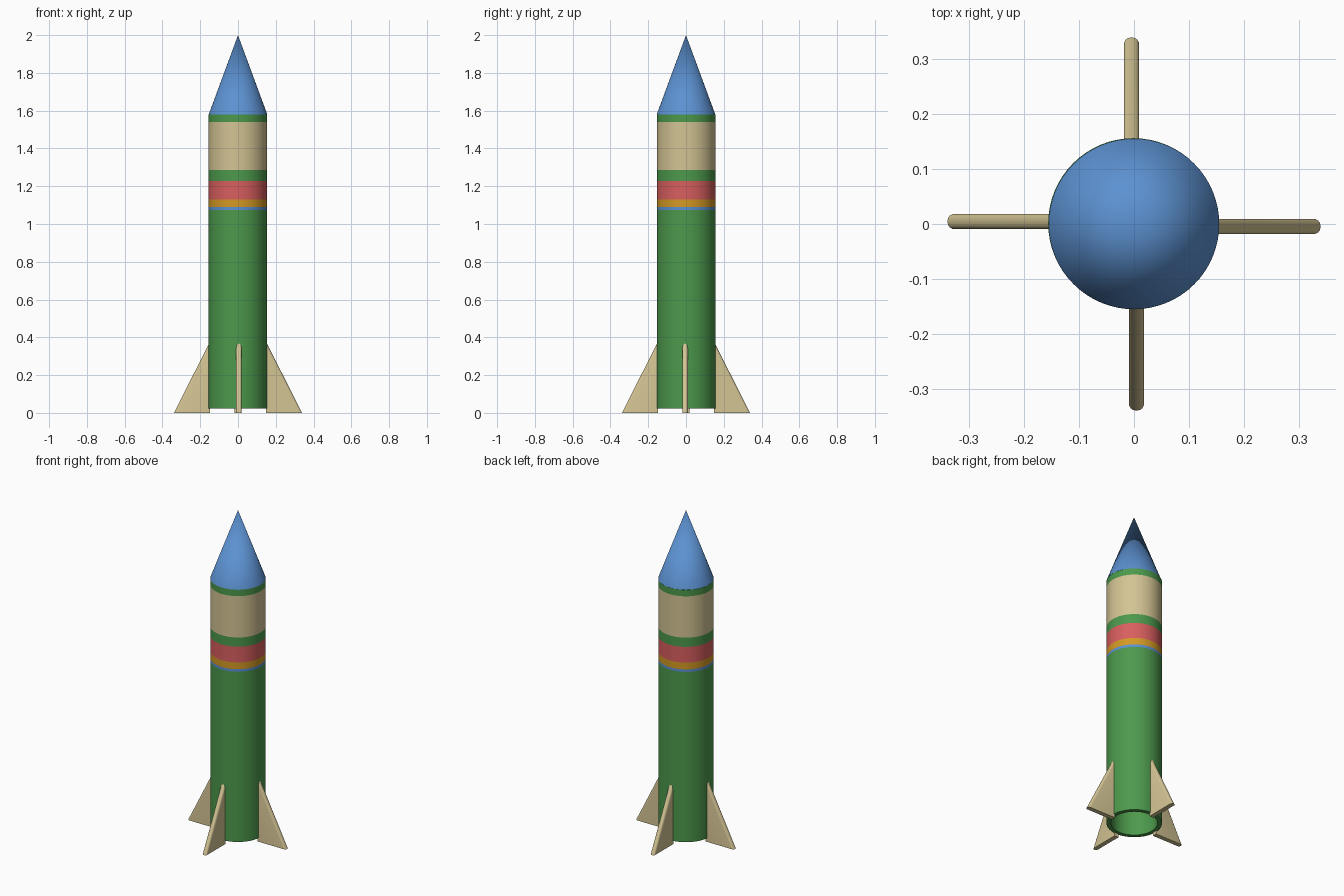
import bpy, bmesh, math
from mathutils import Matrix

cube = bpy.data.objects.get("Cube")
if cube:
    bpy.data.objects.remove(cube, do_unlink=True)

SEGMENTS = 64
RADIUS, INNER = 0.155, 0.13
BOTTOM, SHOULDER, TIP = 0.022, 1.58, 2.0


def material(name, r, g, b):
    mat = bpy.data.materials.new(name)
    mat.use_nodes = True
    mat.diffuse_color = (r, g, b, 1)
    mat.node_tree.nodes["Principled BSDF"].inputs["Base Color"].default_value = (r, g, b, 1)
    return mat


green = material("green", 0.073, 0.319, 0.073)
tan = material("tan", 0.656, 0.554, 0.296)
red = material("red", 0.694, 0.113, 0.113)
orange = material("orange", 0.656, 0.319, 0.018)
blue = material("blue", 0.107, 0.285, 0.638)


def finish(name, bm, mats):
    bmesh.ops.recalc_face_normals(bm, faces=bm.faces)
    mesh = bpy.data.meshes.new(name)
    bm.to_mesh(mesh)
    bm.free()
    for mat in mats:
        mesh.materials.append(mat)
    obj = bpy.data.objects.new(name, mesh)
    bpy.context.collection.objects.link(obj)
    bpy.ops.object.select_all(action="DESELECT")
    obj.select_set(True)
    bpy.context.view_layer.objects.active = obj
    bpy.ops.object.shade_smooth_by_angle(angle=math.radians(30))
    return obj


def lathe(profile, closed=False):
    """Spin (radius, z) points about the z axis."""
    bm = bmesh.new()
    verts = [bm.verts.new((r, 0, z)) for r, z in profile]
    edges = [bm.edges.new(pair) for pair in zip(verts, verts[1:])]
    if closed:
        edges.append(bm.edges.new((verts[-1], verts[0])))
    bmesh.ops.spin(bm, geom=verts + edges, axis=(0, 0, 1), cent=(0, 0, 0),
                   angle=math.tau, steps=SEGMENTS, use_duplicate=False)
    bmesh.ops.remove_doubles(bm, verts=bm.verts, dist=0.0001)
    return bm


# Hollow body tube, with painted bands chosen by height
bands = [(1.073, 1.089, 1), (1.089, 1.131, 2), (1.131, 1.228, 3), (1.285, 1.54, 4)]
levels = sorted({z for low, high, _ in bands for z in (low, high)})
outline = [(INNER, BOTTOM)] + [(RADIUS, z) for z in [BOTTOM] + levels + [SHOULDER]]
outline.append((INNER, SHOULDER))
bm = lathe(outline, closed=True)
for face in bm.faces:
    centre = face.calc_center_median()
    if centre.xy.length > RADIUS - 0.005:
        for low, high, index in bands:
            if low < centre.z < high:
                face.material_index = index
body = finish("body_tube", bm, [green, blue, orange, red, tan])
body.location = (-0.001, 0.001, 0)

# Nose cone with a closed base
bm = lathe([(0, SHOULDER), (RADIUS, SHOULDER), (0, TIP)])
finish("nose_cone", bm, [blue])

# Four triangular fins with a rounded sloping edge
THICK = 0.028
ROOT, REACH, HEIGHT = 0.147, 0.339, 0.38
names = ["left_fin", "back_fin", "right_fin", "front_fin"]
for i, name in enumerate(names):
    bm = bmesh.new()
    side = -0.0045 if i % 2 == 0 else 0.0045
    y = side - THICK / 2
    face = bm.faces.new([bm.verts.new(p) for p in
                         ((ROOT, y, 0), (REACH, y, 0), (ROOT, y, HEIGHT))])
    out = bmesh.ops.extrude_face_region(bm, geom=[face])
    moved = [v for v in out["geom"] if isinstance(v, bmesh.types.BMVert)]
    bmesh.ops.translate(bm, verts=moved, vec=(0, THICK, 0))
    slope = [e for e in bm.edges
             if abs(e.verts[0].co.x - e.verts[1].co.x) > 0.1
             and abs(e.verts[0].co.z - e.verts[1].co.z) > 0.1]
    bmesh.ops.bevel(bm, geom=slope, offset=0.012, offset_type="OFFSET",
                    segments=4, profile=0.5, affect="EDGES")
    bm.transform(Matrix.Rotation(i * math.pi / 2, 4, "Z"))
    finish(name, bm, [tan])
